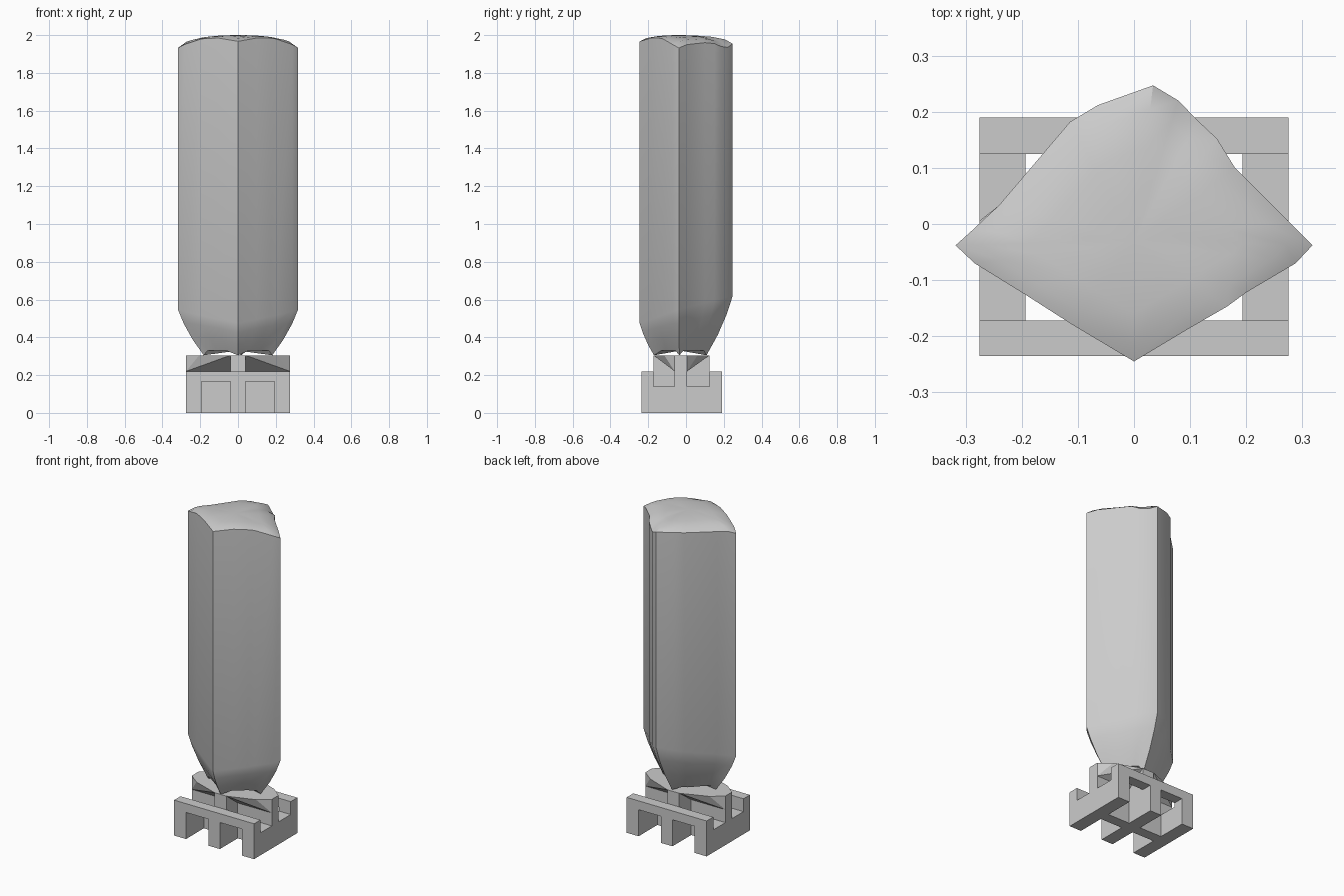
import bpy
import bmesh
import math
from mathutils import Vector

cube = bpy.data.objects.get("Cube")
if cube:
    bpy.data.objects.remove(cube, do_unlink=True)

grey = bpy.data.materials.new("plain_grey")
grey.use_nodes = True
grey.diffuse_color = (0.6, 0.6, 0.6, 1)
grey.node_tree.nodes["Principled BSDF"].inputs["Base Color"].default_value = (0.6, 0.6, 0.6, 1)


def finish(name, bm, smooth_angle=None):
    """Turn a bmesh into a named, coloured object."""
    bmesh.ops.recalc_face_normals(bm, faces=bm.faces)
    mesh = bpy.data.meshes.new(name)
    bm.to_mesh(mesh)
    bm.free()
    mesh.materials.append(grey)
    obj = bpy.data.objects.new(name, mesh)
    bpy.context.collection.objects.link(obj)
    if smooth_angle:
        bpy.ops.object.select_all(action="DESELECT")
        obj.select_set(True)
        bpy.context.view_layer.objects.active = obj
        bpy.ops.object.shade_smooth_by_angle(angle=math.radians(smooth_angle))
    return obj


def box(name, low, high):
    bm = bmesh.new()
    bmesh.ops.create_cube(bm, size=1)
    for v in bm.verts:
        v.co = Vector([a + (c + 0.5) * (b - a) for a, b, c in zip(low, high, v.co)])
    return finish(name, bm)


def extruded_rail(name, outline, y0, y1):
    """Extrude an x-z outline along y."""
    bm = bmesh.new()
    face = bm.faces.new([bm.verts.new((x, y0, z)) for x, z in outline])
    moved = bmesh.ops.extrude_face_region(bm, geom=[face])["geom"]
    bmesh.ops.translate(bm, vec=(0, y1 - y0, 0),
                        verts=[g for g in moved if isinstance(g, bmesh.types.BMVert)])
    return finish(name, bm)


# Base frame: three-legged front and back rails
HALF, INNER, ARM = 0.275, 0.193, 0.04
RAIL_TOP, ARCH, SADDLE, DECK = 0.22, 0.165, 0.14, 0.305
FRONT, BACK = -0.172, 0.125
BEAM_FRONT, BEAM_BACK = -0.06, 0.006
right_half = [(HALF, RAIL_TOP), (HALF, 0), (INNER, 0), (INNER, ARCH), (ARM, ARCH), (ARM, 0)]
rail_outline = right_half + [(-x, z) for x, z in reversed(right_half)]
extruded_rail("front_rail", rail_outline, -0.235, FRONT)
extruded_rail("back_rail", rail_outline, BACK, 0.19)

# Low side rails and the tall cross of beams
for side, sign in (("left", 1), ("right", -1)):
    xs = sorted((sign * INNER, sign * HALF))
    box(side + "_side_rail", (xs[0], FRONT, 0), (xs[1], BACK, SADDLE))
box("cross_beam", (-HALF, BEAM_FRONT, 0), (HALF, BEAM_BACK, DECK))
box("long_beam", (-ARM, FRONT, 0), (ARM, BACK, DECK))

# Deck with sloping undersides that braces the cross
bm = bmesh.new()
mid_y = (BEAM_FRONT + BEAM_BACK) / 2
for sx in (-1, 1):
    for end, beam, sy in ((FRONT, BEAM_FRONT, -1), (BACK, BEAM_BACK, 1)):
        for x, y, z in ((HALF, beam, DECK), (0.205, beam + sy * 0.055, DECK),
                        (ARM, end, DECK), (HALF, beam, RAIL_TOP)):
            bm.verts.new((sx * x, y, z))
bmesh.ops.convex_hull(bm, input=bm.verts)
finish("deck_brace", bm)

# Body outline, counter-clockwise: x, y and rim height
outline = [
    (0, -0.245, 1.967), (0.1, -0.185, 1.985), (0.166, -0.147, 1.985),
    (0.2, -0.122, 1.98), (0.288, -0.07, 1.95), (0.318, -0.038, 1.932),
    (0.275, 0.005, 1.95), (0.18, 0.1, 1.96), (0.148, 0.152, 1.955),
    (0.114, 0.184, 1.94), (0.079, 0.22, 1.935), (0.034, 0.247, 1.955),
    (-0.064, 0.212, 1.965), (-0.114, 0.182, 1.965), (-0.24, 0.034, 1.95),
    (-0.288, -0.011, 1.945), (-0.318, -0.038, 1.932), (-0.284, -0.07, 1.95),
    (-0.195, -0.125, 1.98), (-0.109, -0.18, 1.985),
]
corners = {0, 5, 11, 16}
centre = Vector((0, -0.03, 0))


def taper_point(index, t):
    """Point on the narrowing foot; t runs from the tip to the full width."""
    x, y, _ = outline[index]
    dy = y - centre.y
    foot_y = 0.5 if dy > 0 else 0.65
    shoulder = 0.55 + (0.25 * dy if dy > 0 else 0.35 * dy)
    foot_z = 0.305 if index in corners else 0.33
    width = t + 0.1 * math.sin(math.pi * t)
    return Vector((x * (0.57 + 0.43 * width), centre.y + dy * (foot_y + (1 - foot_y) * width),
                   foot_z + t * (shoulder - foot_z)))


# Body: tapered foot, straight walls and a softly domed top
count = len(outline)
rings = [[taper_point(i, t) for i in range(count)] for t in (0, 0.35, 0.7, 1)]
rings.append([Vector(p) for p in outline])
for scale, blend in ((0.85, 0.5), (0.6, 0.8), (0.3, 0.95)):
    rings.append([Vector((p[0] * scale, centre.y + (p[1] - centre.y) * scale,
                          p[2] + (2.0 - p[2]) * blend)) for p in outline])
bm = bmesh.new()
loops = [[bm.verts.new(p) for p in ring] for ring in rings]
for low, high in zip(loops, loops[1:]):
    for i in range(count):
        j = (i + 1) % count
        bm.faces.new((low[i], low[j], high[j], high[i]))
for loop, z in ((loops[0], 0.33), (loops[-1], 2.0)):
    hub = bm.verts.new((0, centre.y, z))
    for i in range(count):
        bm.faces.new((loop[i], loop[(i + 1) % count], hub))
finish("tall_body", bm, 32)
